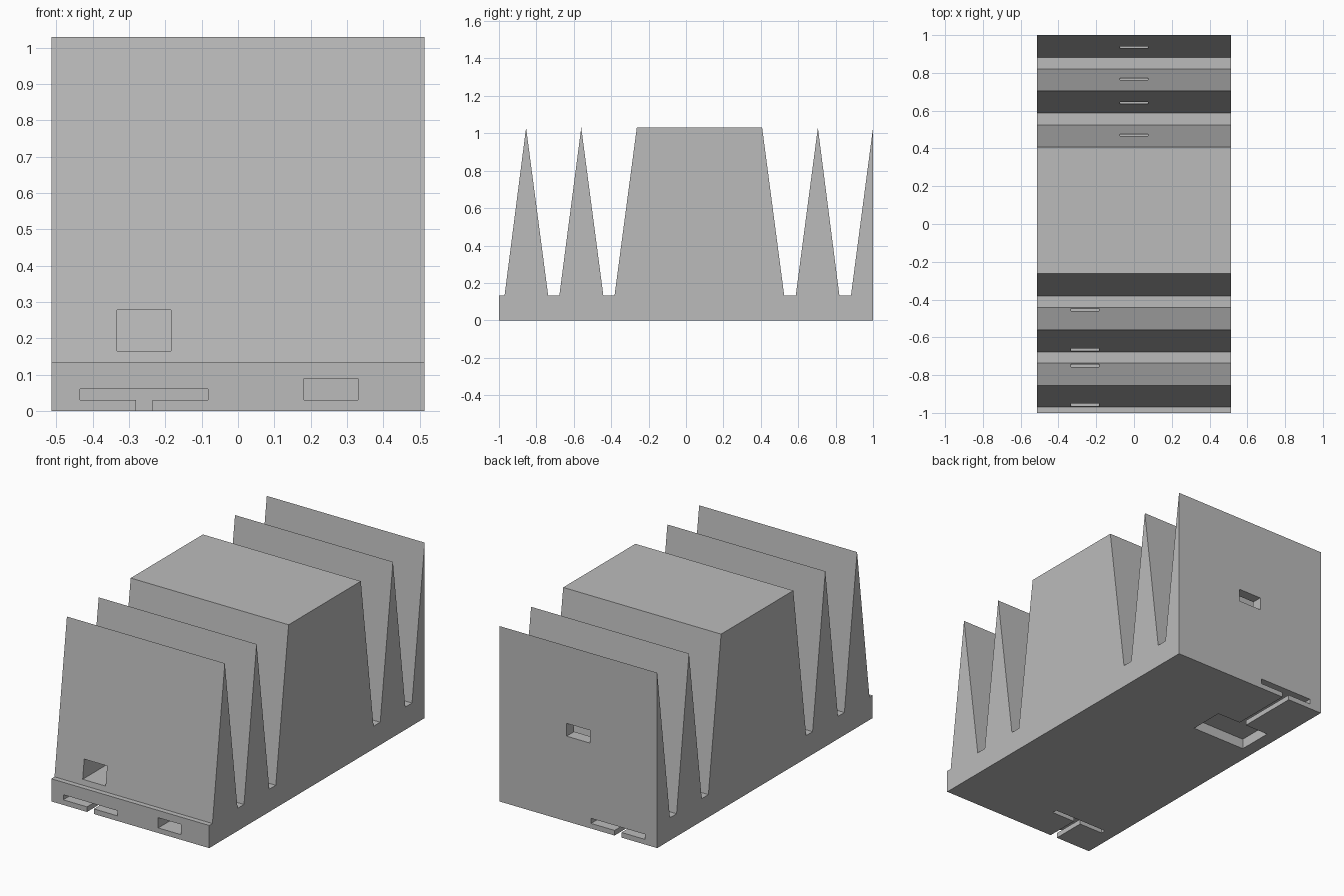
import bpy

# Remove the default cube
if "Cube" in bpy.data.objects:
    bpy.data.objects.remove(bpy.data.objects["Cube"], do_unlink=True)

# Single flat colour
grey = bpy.data.materials.new("mid_grey")
grey.use_nodes = True
COLOUR = (0.5, 0.5, 0.5, 1)
grey.diffuse_color = COLOUR
grey.node_tree.nodes["Principled BSDF"].inputs["Base Color"].default_value = COLOUR


def prism(name, profile, lo, hi, axis):
    """Extrude a closed 2D profile along x (profile is y, z) or y (profile is x, z)."""
    def place(p, d):
        return (d, p[0], p[1]) if axis == "x" else (p[0], d, p[1])
    n = len(profile)
    verts = [place(p, d) for d in (lo, hi) for p in profile]
    faces = [tuple(range(n)), tuple(reversed(range(n, 2 * n)))]
    faces += [(i, i + n, (i + 1) % n + n, (i + 1) % n) for i in range(n)]
    mesh = bpy.data.meshes.new(name)
    mesh.from_pydata(verts, [], faces)
    mesh.materials.append(grey)
    obj = bpy.data.objects.new(name, mesh)
    bpy.context.collection.objects.link(obj)
    # Make all normals point outward
    bpy.context.view_layer.objects.active = obj
    bpy.ops.object.mode_set(mode="EDIT")
    bpy.ops.mesh.select_all(action="SELECT")
    bpy.ops.mesh.normals_make_consistent(inside=False)
    bpy.ops.object.mode_set(mode="OBJECT")
    return obj


def box(name, x0, x1, y0, y1, z0, z1):
    return prism(name, [(x0, z0), (x1, z0), (x1, z1), (x0, z1)], y0, y1, "y")


def cut(target, cutter):
    cutter.hide_render = True
    mod = target.modifiers.new(cutter.name, "BOOLEAN")
    mod.operation = "DIFFERENCE"
    mod.solver = "EXACT"
    mod.object = cutter
    bpy.context.view_layer.objects.active = target
    bpy.ops.object.modifier_apply(modifier=mod.name)
    bpy.data.objects.remove(cutter, do_unlink=True)


# Body: base with tapered fins either side of a broad central block
HALF_W, BASE, TOP = 0.513, 0.133, 1.03
profile = [(-1, 0), (-1, BASE), (-0.97, BASE)]
for peak in (-0.855, -0.56):
    profile += [(peak, TOP), (peak + 0.118, BASE), (peak + 0.178, BASE)]
profile += [(-0.263, TOP), (0.407, TOP), (0.525, BASE), (0.587, BASE),
            (0.705, TOP), (0.82, BASE), (0.882, BASE), (1, TOP), (1, 0)]
body = prism("finned_body", profile, -HALF_W, HALF_W, "x")

# Windows through the front fins, and through the rear fins into the block
cut(body, box("front_window", -0.333, -0.184, -1.1, -0.41, 0.165, 0.278))
cut(body, box("rear_window", -0.075, 0.075, 0.3, 1.1, 0.5, 0.575))

# Socket in the front lip
cut(body, box("front_socket", 0.182, 0.33, -1.1, -0.7, 0.03, 0.09))

# T-shaped slots at both ends, each meeting an opening in the underside
L, R, S0, S1, Z0, Z1 = -0.435, -0.083, -0.281, -0.236, 0.03, 0.06
tee = [(S0, -0.1), (S1, -0.1), (S1, Z0), (R, Z0), (R, Z1), (L, Z1), (L, Z0), (S0, Z0)]
cut(body, prism("front_tee_slot", tee, -1.1, -0.77, "y"))
cut(body, box("front_underside_slot", L, R, -0.8, -0.77, -0.1, Z1))
cut(body, prism("rear_tee_slot", tee, 0.6, 1.1, "y"))
cut(body, box("rear_underside_opening", L, R, 0.42, 0.63, -0.1, Z1))
